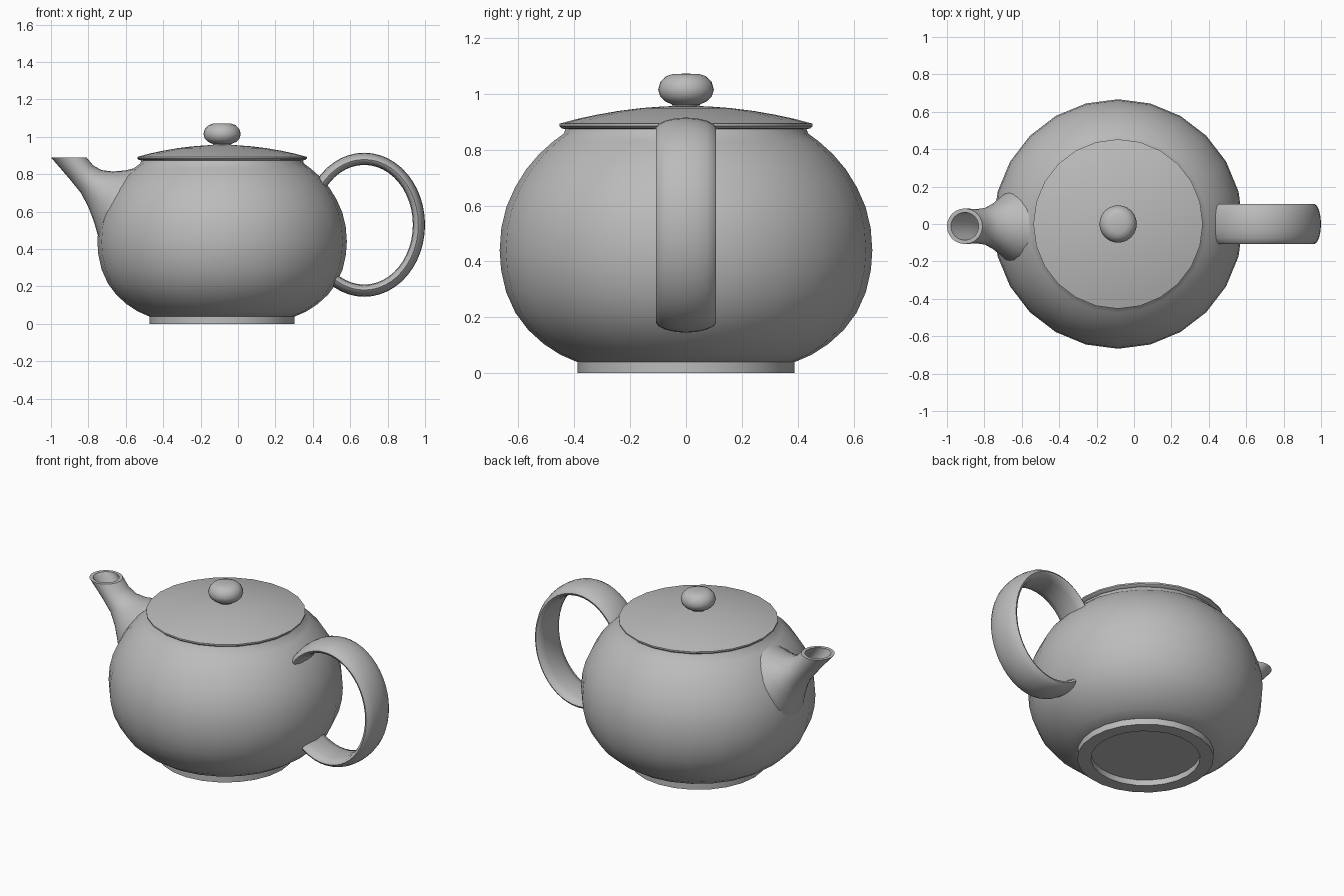
import bpy, bmesh, math
from mathutils import Vector

if "Cube" in bpy.data.objects:
    bpy.data.objects.remove(bpy.data.objects["Cube"])

SEGS = 24
POT_X = -0.085      # axis of the pot
SPOUT_Y = -0.012

glaze = bpy.data.materials.new("grey glaze")
glaze.use_nodes = True
GREY = (0.5, 0.5, 0.5, 1)
glaze.diffuse_color = GREY
glaze.node_tree.nodes["Principled BSDF"].inputs["Base Color"].default_value = GREY


def loft(name, rings, loop=False, angle=40):
    """Skin a list of closed rings; loop joins last to first, otherwise ends are capped."""
    bm = bmesh.new()
    rows = [[bm.verts.new(p) for p in ring] for ring in rings]
    pairs = list(zip(rows, rows[1:])) + ([(rows[-1], rows[0])] if loop else [])
    for a, b in pairs:
        for i in range(len(a)):
            j = (i + 1) % len(a)
            bm.faces.new((a[i], a[j], b[j], b[i]))
    if not loop:
        bm.faces.new(rows[0])
        bm.faces.new(rows[-1])
    bmesh.ops.recalc_face_normals(bm, faces=bm.faces[:])
    mesh = bpy.data.meshes.new(name)
    bm.to_mesh(mesh)
    bm.free()
    mesh.materials.append(glaze)
    obj = bpy.data.objects.new(name, mesh)
    bpy.context.collection.objects.link(obj)
    bpy.ops.object.select_all(action='DESELECT')
    obj.select_set(True)
    bpy.context.view_layer.objects.active = obj
    bpy.ops.object.shade_smooth_by_angle(angle=math.radians(angle))
    return obj


def ring(centre, u, v):
    """Ellipse of points around centre spanned by the half axes u and v."""
    turns = [2 * math.pi * i / SEGS for i in range(SEGS)]
    return [centre + u * math.cos(t) + v * math.sin(t) for t in turns]


def lathe(name, profile):
    """Turn (radius, height) points around the pot axis."""
    return loft(name, [ring(Vector((POT_X, 0, z)), Vector((r, 0, 0)), Vector((0, r, 0)))
                       for r, z in profile])


# Round belly, up to the neck under the lid
lathe("body", [(0.385, 0.038), (0.45, 0.066), (0.51, 0.105), (0.565, 0.155), (0.61, 0.215),
               (0.644, 0.29), (0.662, 0.37), (0.667, 0.44), (0.661, 0.52), (0.643, 0.595),
               (0.612, 0.665), (0.572, 0.73), (0.525, 0.785), (0.475, 0.83), (0.437, 0.858),
               (0.43, 0.88)])

# Foot ring with a recessed underside
lathe("foot", [(0.31, 0.036), (0.31, 0.0), (0.388, 0.0), (0.388, 0.042), (0.3, 0.05)])

# Domed lid with a thin lip
lathe("lid", [(0.42, 0.872), (0.444, 0.876), (0.453, 0.884), (0.453, 0.893), (0.39, 0.91),
              (0.32, 0.925), (0.24, 0.939), (0.16, 0.949), (0.08, 0.955), (0.01, 0.957)])

# Flattened knob
lathe("lid_knob", [(0.045, 0.95), (0.05, 0.962), (0.075, 0.973), (0.092, 0.99), (0.1, 1.015),
                   (0.092, 1.042), (0.073, 1.062), (0.048, 1.071), (0.01, 1.072)])

# Spout: lower and upper outline points (x, z) with the half width in y
SPOUT = [(-0.64, 0.3, -0.4, 0.84, 0.25), (-0.74, 0.44, -0.53, 0.838, 0.205),
         (-0.77, 0.545, -0.605, 0.82, 0.165), (-0.8, 0.625, -0.67, 0.815, 0.128),
         (-0.84, 0.7, -0.73, 0.822, 0.1), (-0.905, 0.78, -0.775, 0.848, 0.092),
         (-1.0, 0.89, -0.81, 0.89, 0.095)]


def spout_ring(section, scale=1.0):
    xa, za, xb, zb, w = section
    low, high = Vector((xa, SPOUT_Y, za)), Vector((xb, SPOUT_Y, zb))
    return ring((low + high) / 2, (high - low) / 2 * scale, Vector((0, w * scale, 0)))


loft("spout", [spout_ring(s) for s in SPOUT]
     + [spout_ring(s, 0.78) for s in reversed(SPOUT[1:])])

# Handle: a wide lens-shaped band swept round an ellipse
half = [(0.0, 0.0), (0.04, -0.003), (0.075, -0.011), (0.098, -0.023), (0.108, -0.036),
        (0.1, -0.05), (0.06, -0.061), (0.0, -0.065)]
section = half + [(-y, d) for y, d in half[-2:0:-1]]
sweep = []
for i in range(48):
    t = 2 * math.pi * i / 48
    sweep.append([(0.675 + (0.325 + d) * math.cos(t), y, 0.53 + (0.385 + d) * math.sin(t))
                  for y, d in section])
loft("handle", sweep, loop=True, angle=60)
